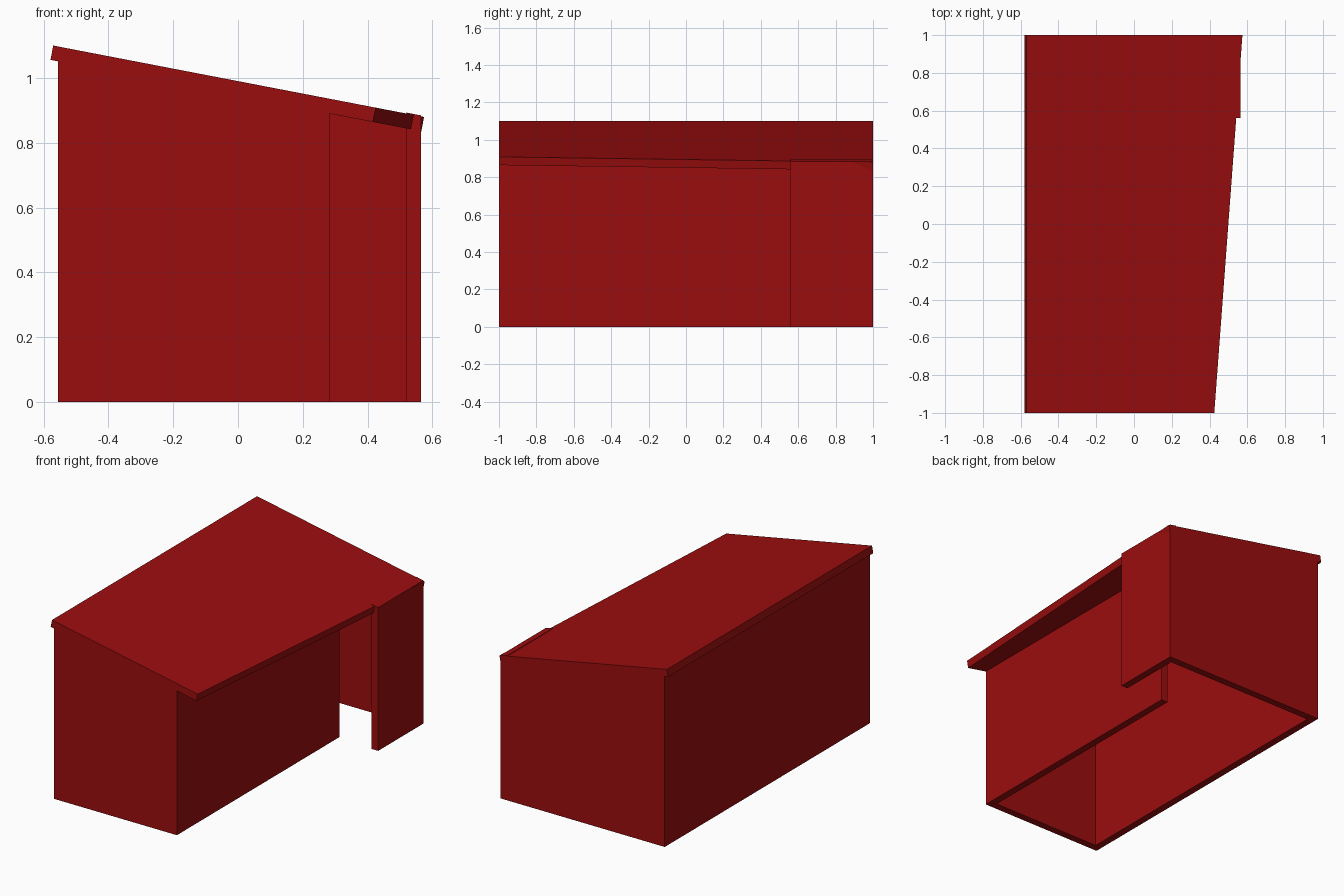
import bpy
import bmesh
from mathutils import Vector

cube = bpy.data.objects.get("Cube")
if cube:
    bpy.data.objects.remove(cube, do_unlink=True)

red = bpy.data.materials.new("barn_red")
red.use_nodes = True
colour = (0.33, 0.0042, 0.0045, 1)
red.diffuse_color = colour
red.node_tree.nodes["Principled BSDF"].inputs["Base Color"].default_value = colour

SLOPE = 0.1925      # roof fall per unit of x
THICK = 0.045       # walls and roof
LEFT, RIGHT, PORCH = -0.555, 0.283, 0.565


def roof_z(x):
    return 1.10 - SLOPE * (x + 0.57)


def prism(name, lower, upper):
    """Closed solid between two matching counter-clockwise outlines."""
    bm = bmesh.new()
    low = [bm.verts.new(p) for p in lower]
    top = [bm.verts.new(p) for p in upper]
    bm.faces.new(low[::-1])
    bm.faces.new(top)
    for i in range(len(low)):
        j = (i + 1) % len(low)
        bm.faces.new((low[i], low[j], top[j], top[i]))
    bmesh.ops.recalc_face_normals(bm, faces=bm.faces)
    mesh = bpy.data.meshes.new(name)
    bm.to_mesh(mesh)
    bm.free()
    mesh.materials.append(red)
    obj = bpy.data.objects.new(name, mesh)
    bpy.context.collection.objects.link(obj)
    return obj


def wall(name, x0, x1, y0, y1, drop=THICK):
    """Upright wall whose top follows the roof, set below its surface by drop."""
    plan = [(x0, y0), (x1, y0), (x1, y1), (x0, y1)]
    prism(name, [(x, y, 0) for x, y in plan],
          [(x, y, roof_z(x) - drop) for x, y in plan])


# Walls around the open floor, with a doorway between right and porch walls
wall("front_wall", LEFT, RIGHT, -1, -1 + THICK)
wall("left_wall", LEFT, LEFT + THICK, -1 + THICK, 1 - THICK)
wall("right_wall", RIGHT - THICK, RIGHT, -1 + THICK, 0.586)
wall("back_wall", LEFT, PORCH - THICK, 1 - THICK, 1)
# The porch wall rises just through the tapering roof edge
wall("porch_wall", PORCH - THICK, PORCH, 0.56, 1, drop=-0.003)

# Sloping roof slab with one slanted eave
plan = [(-0.57, -1), (0.425, -1), (0.574, 1), (-0.57, 1)]
top = [Vector((x, y, roof_z(x))) for x, y in plan]
normal = Vector((SLOPE, 0, 1)).normalized()
prism("roof", [p - normal * THICK for p in top], top)
